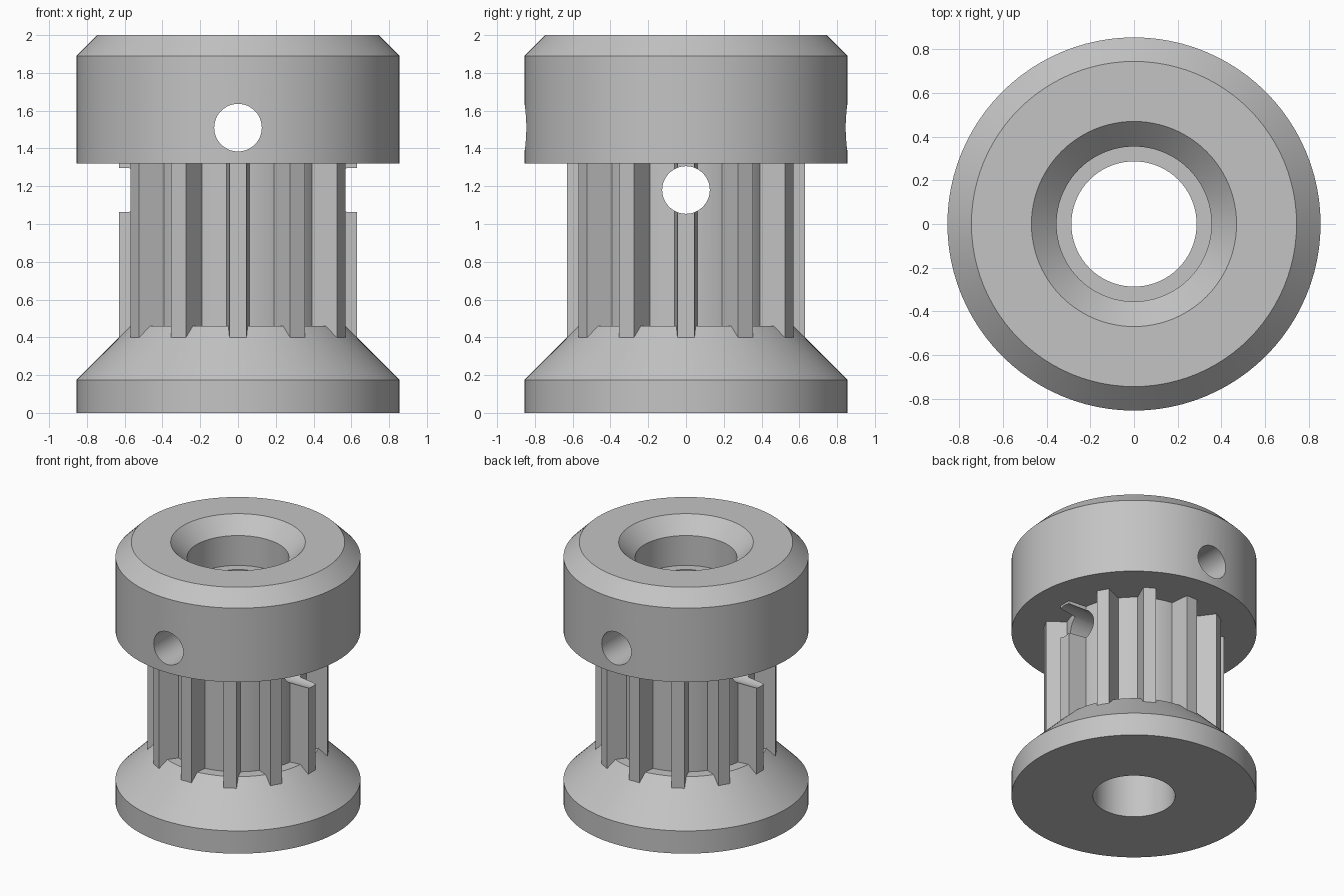
import bpy, bmesh, math
from mathutils import Matrix, Vector

cube = bpy.data.objects.get("Cube")
if cube:
    bpy.data.objects.remove(cube, do_unlink=True)

steel = bpy.data.materials.new("grey_metal")
steel.use_nodes = True
colour = (0.55, 0.55, 0.55, 1)
steel.diffuse_color = colour
steel.node_tree.nodes["Principled BSDF"].inputs["Base Color"].default_value = colour

SEGMENTS = 96
TEETH = 12


def add_object(name, bm):
    bmesh.ops.recalc_face_normals(bm, faces=bm.faces[:])
    mesh = bpy.data.meshes.new(name)
    bm.to_mesh(mesh)
    bm.free()
    mesh.materials.append(steel)
    obj = bpy.data.objects.new(name, mesh)
    bpy.context.collection.objects.link(obj)
    return obj


def lathe(name, profile):
    """Revolve a closed (radius, height) outline around z."""
    bm = bmesh.new()
    rings = []
    for i in range(SEGMENTS):
        a = math.tau * i / SEGMENTS
        rings.append([bm.verts.new((r * math.cos(a), r * math.sin(a), z)) for r, z in profile])
    n = len(profile)
    for i in range(SEGMENTS):
        here, after = rings[i], rings[(i + 1) % SEGMENTS]
        for j in range(n):
            k = (j + 1) % n
            bm.faces.new((here[j], after[j], after[k], here[k]))
    return add_object(name, bm)


def combine(target, tool, operation):
    """Apply a boolean and remove the tool object."""
    tool.hide_render = True
    mod = target.modifiers.new(operation.lower(), "BOOLEAN")
    mod.operation = operation
    mod.solver = "EXACT"
    mod.object = tool
    bpy.context.view_layer.objects.active = target
    bpy.ops.object.modifier_apply(modifier=mod.name)
    bpy.data.objects.remove(tool, do_unlink=True)


# Turned body: base flange, grooved drum, collar, countersunk and stepped bore
pulley = lathe("pulley_body", [
    (0.287, 0), (0.855, 0), (0.855, 0.175), (0.57, 0.46), (0.49, 0.46),
    (0.49, 1.32), (0.855, 1.32), (0.855, 1.89), (0.745, 2.0), (0.47, 2.0),
    (0.355, 1.885), (0.355, 1.655), (0.287, 1.655)])

# Tapered belt teeth, running into the base cone and the collar
bm = bmesh.new()
for i in range(TEETH):
    turn = Matrix.Rotation(math.tau * i / TEETH, 3, "Z")
    outline = [(0.45, -0.064), (0.63, -0.045), (0.63, 0.045), (0.45, 0.064)]
    face = bm.faces.new([bm.verts.new(turn @ Vector((x, y, 0.3))) for x, y in outline])
    top = bmesh.ops.extrude_face_region(bm, geom=[face])["geom"]
    bmesh.ops.translate(bm, vec=(0, 0, 1.1),
                        verts=[v for v in top if isinstance(v, bmesh.types.BMVert)])
combine(pulley, add_object("belt_teeth", bm), "UNION")

# Cross-drilled screw holes: collar front to back, drum side to side
for axis, z in (("X", 1.51), ("Y", 1.18)):
    bm = bmesh.new()
    bmesh.ops.create_cone(bm, cap_ends=True, segments=48, radius1=0.126, radius2=0.126,
                          depth=2.2, matrix=Matrix.Translation((0, 0, z))
                          @ Matrix.Rotation(math.pi / 2, 4, axis))
    combine(pulley, add_object("hole_cutter", bm), "DIFFERENCE")

# Smooth the turned surfaces while keeping machined edges sharp
bpy.ops.object.select_all(action="DESELECT")
pulley.select_set(True)
bpy.context.view_layer.objects.active = pulley
bpy.ops.object.shade_smooth_by_angle(angle=math.radians(25))
